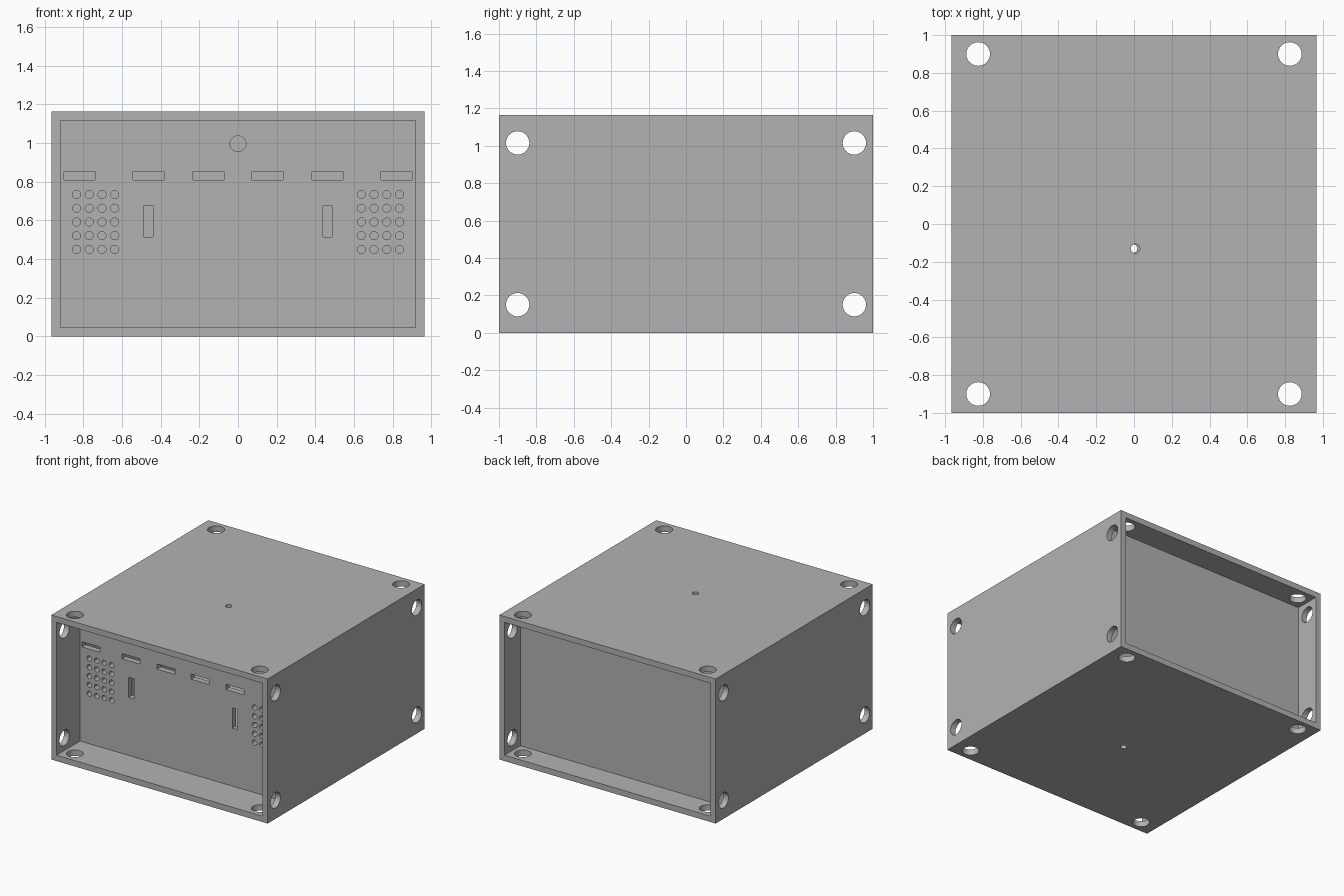
import bpy, bmesh
from mathutils import Matrix, Vector

if "Cube" in bpy.data.objects:
    bpy.data.objects.remove(bpy.data.objects["Cube"], do_unlink=True)

W, D, H, WALL = 0.965, 1.0, 1.165, 0.047   # half width, half depth, height, wall
FRONT_Y, BACK_Y = -0.70, 0.80              # outer faces of the recessed panels

grey = bpy.data.materials.new("case grey")
grey.use_nodes = True
colour = (0.448, 0.448, 0.448, 1)
grey.diffuse_color = colour
grey.node_tree.nodes["Principled BSDF"].inputs["Base Color"].default_value = colour


def add_box(bm, lo, hi):
    lo, hi = Vector(lo), Vector(hi)
    m = Matrix.Translation((lo + hi) / 2) @ Matrix.Diagonal((*(hi - lo), 1))
    bmesh.ops.create_cube(bm, size=1, matrix=m)


def add_cylinder(bm, centre, radius, depth, axis, sides=32):
    turn = Vector((0, 0, 1)).rotation_difference(Vector(axis)).to_matrix().to_4x4()
    bmesh.ops.create_cone(bm, cap_ends=True, segments=sides, radius1=radius,
                          radius2=radius, depth=depth,
                          matrix=Matrix.Translation(centre) @ turn)


def make_object(name, bm):
    mesh = bpy.data.meshes.new(name)
    bm.to_mesh(mesh)
    bm.free()
    mesh.materials.append(grey)
    ob = bpy.data.objects.new(name, mesh)
    bpy.context.collection.objects.link(ob)
    return ob


def cut(ob, bm):
    """Subtract the shapes in bm from ob and discard the cutter."""
    cutter = make_object("cutter", bm)
    cutter.hide_render = True
    mod = ob.modifiers.new("cut", 'BOOLEAN')
    mod.operation, mod.solver, mod.object = 'DIFFERENCE', 'EXACT', cutter
    bpy.context.view_layer.update()
    result = bpy.data.meshes.new_from_object(
        ob.evaluated_get(bpy.context.evaluated_depsgraph_get()))
    ob.modifiers.clear()
    ob.data = result
    bpy.data.objects.remove(cutter, do_unlink=True)


# Outer case: a square tube open at front and back
bm = bmesh.new()
add_box(bm, (-W, -D, 0), (W, D, H))
case = make_object("case_shell", bm)
bm = bmesh.new()
add_box(bm, (WALL - W, -D - 0.1, WALL), (W - WALL, D + 0.1, H - WALL))
cut(case, bm)

# Corner holes through the walls and a small hole in the top and bottom
bm = bmesh.new()
for y in (-0.9, 0.9):
    for s in (-1, 1):
        for z in (0.15, 1.015):
            add_cylinder(bm, (s * (W - WALL / 2), y, z), 0.0625, 0.08, (1, 0, 0))
        for z in (WALL / 2, H - WALL / 2):
            add_cylinder(bm, (s * 0.825, y, z), 0.0625, 0.08, (0, 0, 1))
add_cylinder(bm, (0.007, -0.13, H - WALL / 2), 0.024, 0.08, (0, 0, 1), 24)
add_cylinder(bm, (-0.007, -0.13, WALL / 2), 0.024, 0.08, (0, 0, 1), 24)
cut(case, bm)

# Recessed front and back panels
panels = []
for name, y in (("front_panel", FRONT_Y), ("back_panel", BACK_Y - WALL)):
    bm = bmesh.new()
    add_box(bm, (WALL - W, y, WALL), (W - WALL, y + WALL, H - WALL))
    panels.append(make_object(name, bm))

# Front panel openings: button slots, slider slots, speaker grilles, round hole
bm = bmesh.new()
y0, y1 = FRONT_Y - 0.02, FRONT_Y + WALL + 0.02
mid = FRONT_Y + WALL / 2
for s in (-1, 1):
    for x in (0.153, 0.463, 0.821):
        add_box(bm, (s * x - 0.08, y0, 0.81), (s * x + 0.08, y1, 0.852))
    add_box(bm, (s * 0.463 - 0.024, y0, 0.514), (s * 0.463 + 0.024, y1, 0.677))
    for i in range(4):
        for j in range(5):
            add_cylinder(bm, (s * (0.638 + 0.066 * i), mid, 0.45 + 0.071 * j),
                         0.021, 0.08, (0, 1, 0), 20)
add_cylinder(bm, (0, mid, 0.997), 0.041, 0.08, (0, 1, 0))
cut(panels[0], bm)
